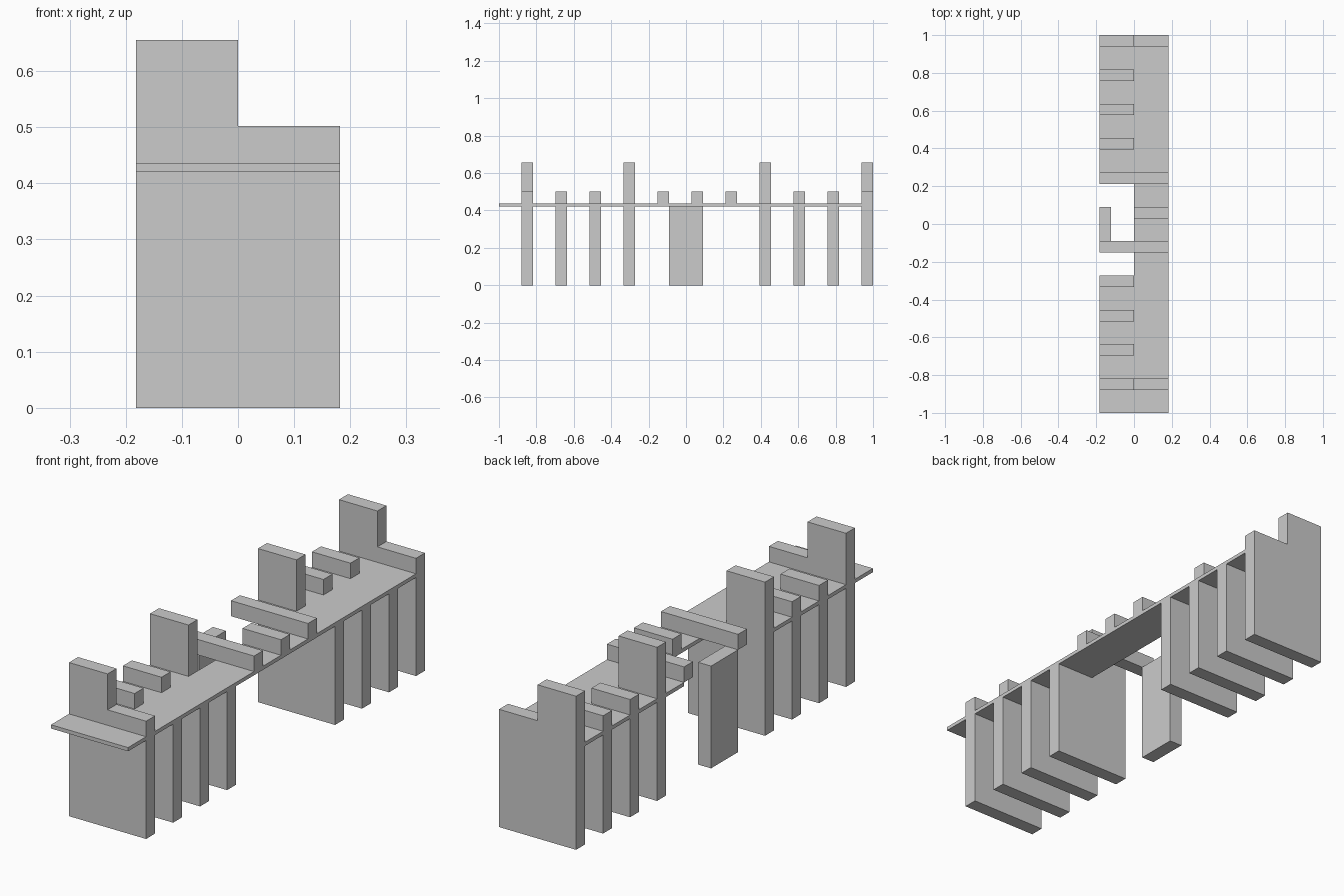
import bpy, bmesh

if "Cube" in bpy.data.objects:
    bpy.data.objects.remove(bpy.data.objects["Cube"])

U = 2 / 33            # module: wall thickness
HW = 3 * U            # half width in x
Z0, Z1 = 0.42, 0.436  # deck bottom and top
LOW, HIGH = 0.502, 0.655


def prism(name, pts, axis, a, b):
    """Extrude a profile: axis 'z' takes (x, y) points, axis 'y' takes (x, z)."""
    bm = bmesh.new()
    place = (lambda p: (p[0], p[1], a)) if axis == 'z' else (lambda p: (p[0], a, p[1]))
    face = bm.faces.new([bm.verts.new(place(p)) for p in pts])
    ext = bmesh.ops.extrude_face_region(bm, geom=[face])
    verts = [v for v in ext['geom'] if isinstance(v, bmesh.types.BMVert)]
    bmesh.ops.translate(bm, verts=verts, vec=(0, 0, b - a) if axis == 'z' else (0, b - a, 0))
    bmesh.ops.recalc_face_normals(bm, faces=bm.faces)
    mesh = bpy.data.meshes.new(name)
    bm.to_mesh(mesh)
    bm.free()
    obj = bpy.data.objects.new(name, mesh)
    bpy.context.collection.objects.link(obj)
    return obj


def box(name, x0, x1, y0, y1, z0, z1):
    return prism(name, [(x0, y0), (x1, y0), (x1, y1), (x0, y1)], 'z', z0, z1)


def wall(name, y_back, left_top, right_top):
    """Upright wall, taller on the left half."""
    pts = [(-HW, 0), (HW, 0), (HW, right_top), (0, right_top), (0, left_top), (-HW, left_top)]
    prism(name, pts, 'y', y_back - U, y_back)


# Thin deck with a notch in the middle of the left side
n = 4.5 * U
prism("deck", [(-HW, -1), (HW, -1), (HW, 1 - U), (-HW, 1 - U),
               (-HW, n), (0, n), (0, -n), (-HW, -n)], 'z', Z0, Z1)

# Two groups of four walls: high end wall, two low, one high at the notch
for group, backs in (("rear", [1 - 3 * U * i for i in range(4)]),
                     ("front", [-n - 3 * U * (3 - i) for i in range(4)][::1])):
    if group == "rear":
        kinds = [(HIGH, LOW), (LOW, Z1), (LOW, Z1), (HIGH, Z1)]
    else:
        kinds = [(HIGH, LOW), (LOW, Z1), (LOW, Z1), (HIGH, Z1)]
    for i, (y, (lt, rt)) in enumerate(zip(backs, kinds)):
        wall(f"{group}_wall_{i + 1}", y, lt, rt)

# Rails across the notch, and the half-length block between them
box("rear_rail", -HW, HW, n - U, n, Z1, LOW)
box("front_rail", -HW, HW, -2.5 * U, -1.5 * U, Z1, LOW)
box("middle_block", 0, HW, 0.5 * U, 1.5 * U, Z1, LOW)

# Free-standing post in the notch
box("centre_post", -HW, -2 * U, -1.5 * U, 1.5 * U, 0, Z1)
